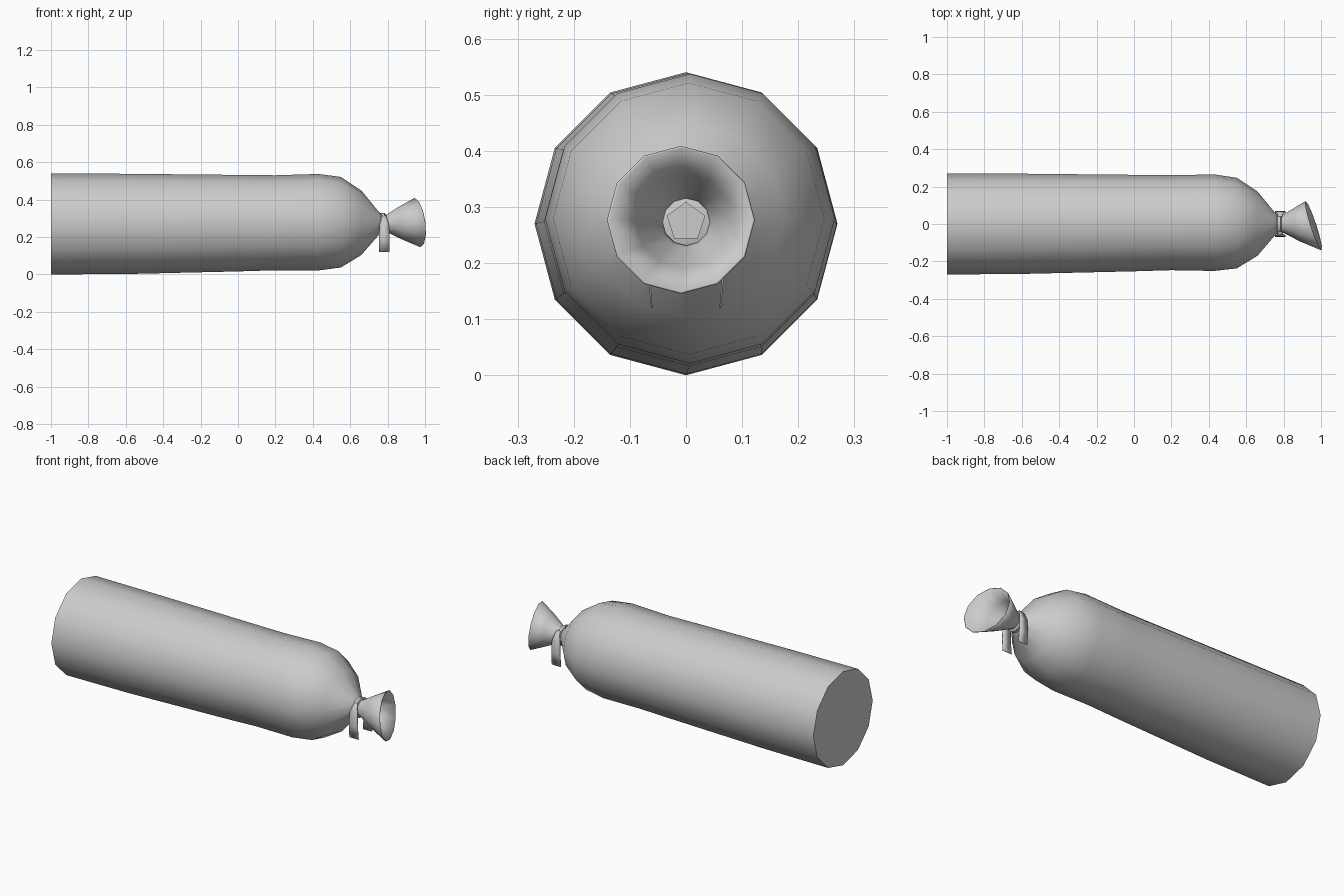
import bpy, bmesh, math
from mathutils import Vector

cube = bpy.data.objects.get("Cube")
if cube:
    bpy.data.objects.remove(cube, do_unlink=True)

cloth = bpy.data.materials.new("grey cloth")
cloth.use_nodes = True
colour = (0.6, 0.6, 0.6, 1)
cloth.diffuse_color = colour
cloth.node_tree.nodes["Principled BSDF"].inputs["Base Color"].default_value = colour


def finish(name, bm, angle=60, thickness=0):
    bmesh.ops.recalc_face_normals(bm, faces=bm.faces)
    mesh = bpy.data.meshes.new(name)
    bm.to_mesh(mesh)
    bm.free()
    mesh.materials.append(cloth)
    obj = bpy.data.objects.new(name, mesh)
    bpy.context.collection.objects.link(obj)
    bpy.ops.object.select_all(action='DESELECT')
    obj.select_set(True)
    bpy.context.view_layer.objects.active = obj
    bpy.ops.object.shade_smooth_by_angle(angle=math.radians(angle))
    if thickness:
        solid = obj.modifiers.new("thickness", 'SOLIDIFY')
        solid.thickness = thickness
        solid.offset = 0
    return obj


def tube(name, rings, sides=12, caps=(True, True), angle=60, thickness=0):
    """Skin rings of (x, centre y, centre z, radius, lean over y, lean over z)."""
    bm = bmesh.new()
    loops = []
    for x, cy, cz, r, ly, lz in rings:
        loop = []
        for i in range(sides):
            a = math.tau * i / sides
            dy, dz = r * math.sin(a), r * math.cos(a)
            loop.append(bm.verts.new((x + ly * dy + lz * dz, cy + dy, cz + dz)))
        loops.append(loop)
    for a, b in zip(loops, loops[1:]):
        for i in range(sides):
            j = (i + 1) % sides
            bm.faces.new((a[i], a[j], b[j], b[i]))
    for loop, wanted in zip((loops[0], loops[-1]), caps):
        if wanted:
            bm.faces.new(loop)
    return finish(name, bm, angle, thickness)


# Filled body, flat at one end and gathered at the other
body = [(-1, 0, .270, .270), (-.6, .001, .270, .268), (0, .005, .274, .258),
        (.2, .007, .276, .254), (.43, .007, .279, .258), (.55, .005, .279, .242),
        (.66, .002, .276, .172), (.75, 0, .273, .065), (.78, 0, .273, .040)]
tube("sack_body", [ring + (0, 0) for ring in body])

# Gathered core of the neck
tube("neck_core", [(.74, 0, .273, .036, 0, 0), (.80, 0, .273, .036, 0, 0)],
     sides=5, angle=30)

# Open flared mouth, leaning sideways
tube("flared_mouth", [(.775, 0, .273, .040, 0, 0), (.80, 0, .273, .047, -.06, -.04),
                      (.87, -.005, .275, .086, -.2, -.09),
                      (.96, -.009, .277, .130, -.32, -.12)],
     caps=(False, False), thickness=.004)

# Tie wound round the neck
tube("neck_tie", [(.760, 0, .273, .044, 0, 0), (.766, 0, .273, .056, 0, 0),
                  (.784, 0, .273, .056, 0, 0), (.790, 0, .273, .044, 0, 0)])

# Tie ends hanging on both sides
for side, name in ((1, "left"), (-1, "right")):
    bm = bmesh.new()
    path = [(.040, .315, .010), (.056, .295, .016), (.065, .26, .026),
            (.067, .19, .028), (.061, .12, .029)]
    pairs = [[bm.verts.new(Vector((.782 + s * w, side * y, z))) for s in (-1, 1)]
             for y, z, w in path]
    for a, b in zip(pairs, pairs[1:]):
        bm.faces.new((a[0], a[1], b[1], b[0]))
    finish("tie_end_" + name, bm, 60, .003)
